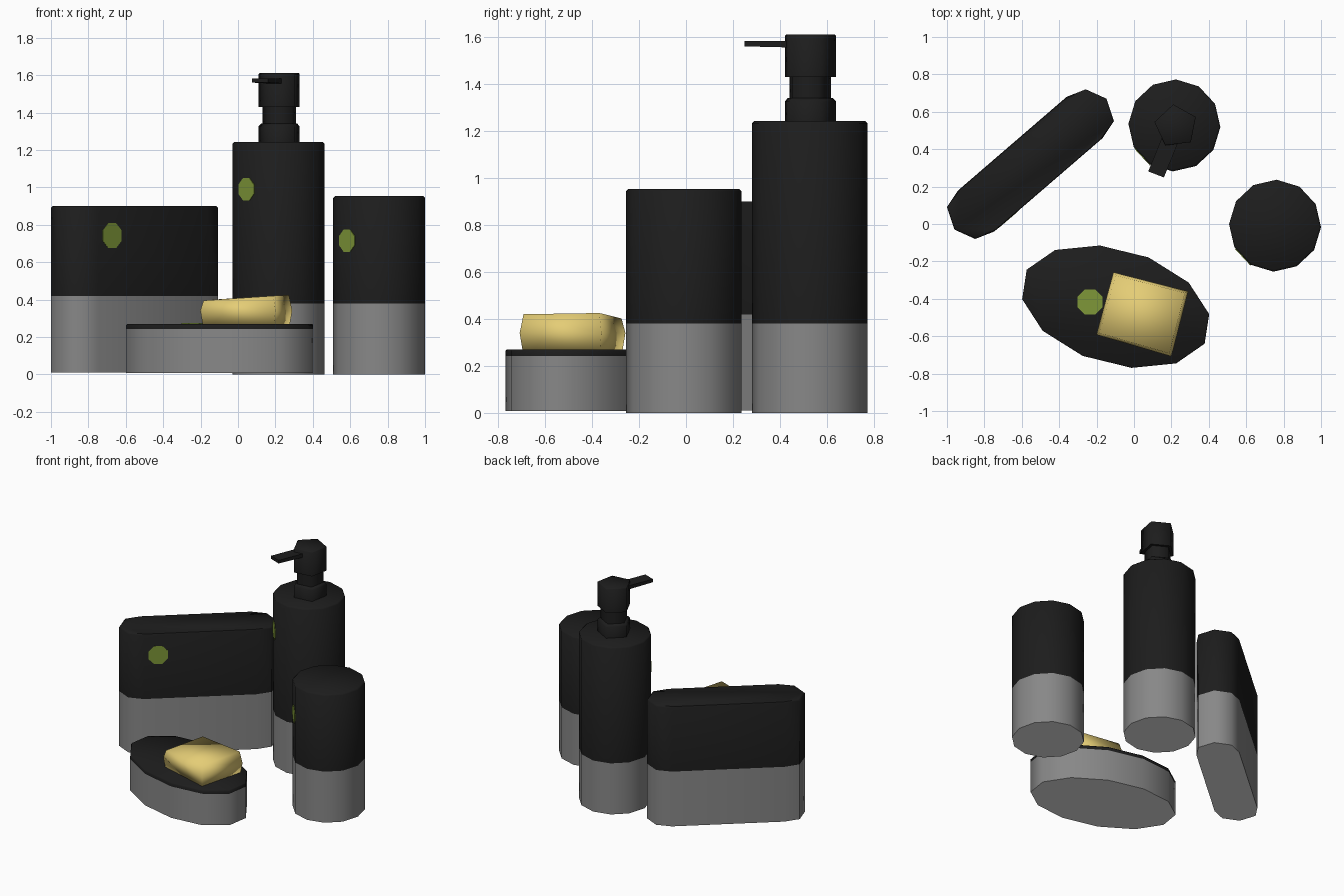
import bpy, bmesh, math
from mathutils import Vector

if "Cube" in bpy.data.objects:
    bpy.data.objects.remove(bpy.data.objects["Cube"])


def material(name, rgb):
    m = bpy.data.materials.new(name)
    m.diffuse_color = (*rgb, 1)
    m.use_nodes = True
    m.node_tree.nodes["Principled BSDF"].inputs["Base Color"].default_value = m.diffuse_color
    return m


BLACK = material("matte black", (0.012, 0.012, 0.012))
GREY = material("stone grey", (0.245, 0.245, 0.245))
WHITE = material("off white base", (0.78, 0.78, 0.78))
GREEN = material("leaf green", (0.21, 0.31, 0.04))
CREAM = material("soap cream", (0.78, 0.61, 0.18))


def finish(name, bm, mats, angle):
    bmesh.ops.recalc_face_normals(bm, faces=bm.faces)
    me = bpy.data.meshes.new(name)
    bm.to_mesh(me)
    bm.free()
    for m in mats:
        me.materials.append(m)
    if angle:
        for p in me.polygons:
            p.use_smooth = True
        me.set_sharp_from_angle(angle=math.radians(angle))
    ob = bpy.data.objects.new(name, me)
    bpy.context.collection.objects.link(ob)
    return ob


def loft(name, rings, mats, split=None, angle=0):
    """Skin a stack of rings; with a split: grey below, black above, white underside."""
    bm = bmesh.new()
    loops = [[bm.verts.new(p) for p in r] for r in rings]
    n = len(loops[0])
    for a, b in zip(loops, loops[1:]):
        for i in range(n):
            j = (i + 1) % n
            bm.faces.new((a[i], a[j], b[j], b[i]))
    base = bm.faces.new(loops[0])
    bm.faces.new(loops[-1])
    if split is not None:
        for f in bm.faces:
            f.material_index = int(f.calc_center_median().z > split)
        base.material_index = 2
    return finish(name, bm, mats, angle)


def ring(outline, z, inset=0.0):
    c = sum((Vector(p) for p in outline), Vector((0, 0))) / len(outline)
    out = []
    for p in outline:
        d = Vector(p) - c
        q = c + d * (1 - inset / d.length)
        out.append((q.x, q.y, z))
    return out


def polygon(cx, cy, r, n, start):
    return [(cx + r * math.cos(math.radians(start) + 2 * math.pi * i / n),
             cy + r * math.sin(math.radians(start) + 2 * math.pi * i / n)) for i in range(n)]


def two_tone(name, outline, z0, split, z1, bevel=0.010, angle=50):
    rings = [ring(outline, z0), ring(outline, split),
             ring(outline, z1 - bevel), ring(outline, z1, bevel)]
    return loft(name, rings, [GREY, BLACK, WHITE], split, angle)


def dot(name, centre, normal, r=0.072):
    n = Vector(normal).normalized()
    u = n.cross(Vector((0, 0, 1)) if abs(n.z) < 0.9 else Vector((0, 1, 0))).normalized()
    v = n.cross(u)
    c = Vector(centre)
    rings = []
    for h in (-0.003, 0.004):
        rings.append([c + n * h + r * (u * math.cos(math.pi * (i + .5) / 4)
                                       + v * math.sin(math.pi * (i + .5) / 4)) for i in range(8)])
    return loft(name, rings, [GREEN])


# brush holder: stadium outline, half of it point-mirrored
half = [(-.36, .68), (-.258, .72), (-.147, .67), (-.107, .55), (-.167, .46)]
holder = half + [(-1.107 - x, .64 - y) for x, y in half]
two_tone("brush_holder", holder, 0.01, 0.418, 0.90)
dot("holder_dot", (-.675, .025, .742), (.65, -.76, 0))

# pump dispenser and cup: twelve-sided bodies with a dot on the front left facet
for name, cx, cy, top, dz in (("dispenser", .216, .527, 1.243, .99), ("cup", .754, -.009, .953, .715)):
    two_tone(name + "_body", polygon(cx, cy, .246, 12, 88), 0.0, 0.38, top)
    a = math.radians(223)
    d = Vector((math.cos(a), math.sin(a), 0))
    side = Vector((-d.y, d.x, 0)) * .006
    c = Vector((cx, cy, dz))
    dot(name + "_dot", c + side + d * .246 * math.cos(math.pi / 12), d, 0.065)

# pump: collar, stem and head as five-sided stacks
pent = polygon(.224, .523, .117, 5, 97)
loft("pump_collar", [ring(pent, 1.235), ring(pent, 1.325), ring(pent, 1.34, .014)], [BLACK], None, 80)
loft("pump_stem", [ring(pent, 1.335, .022), ring(pent, 1.435, .022)], [BLACK], None, 80)
loft("pump_head", [ring(pent, 1.43), ring(pent, 1.605), ring(pent, 1.61, .005)], [BLACK], None, 80)

# spout: slim bar pointing forwards
tip, root = Vector((.118, .265)), Vector((.205, .48))
side = Vector((.93, -.36)) * .045
bar = []
for p, za, zb in ((root, 1.555, 1.583), (tip, 1.56, 1.583)):
    bar.append([(*(p - side), za), (*(p + side), za), (*(p + side), zb), (*(p - side), zb)])
loft("pump_spout", bar, [BLACK])

# soap dish: skewed ellipse of twelve sides
dish = []
for i in range(12):
    c, s = math.cos(i * math.pi / 6), math.sin(i * math.pi / 6)
    dish.append((-.098 + .5 * c - .085 * s, -.442 - .04 * c + .327 * s))
two_tone("soap_dish", dish, 0.008, 0.242, 0.27, 0.006)
dot("dish_dot", (-.235, -.417, .27), (0, 0, 1))

# soap bar: soft four-cornered block with a slightly tilted top
corners = [(-.11, -.258), (.29, -.36), (.20, -.708), (-.202, -.592)]
top = [(x, y, z) for (x, y, _), z in zip(ring(corners, 0, .02), (.402, .425, .42, .395))]
loft("soap_bar", [ring(corners, .265, .015), ring(corners, .34), top], [CREAM], None, 170)
